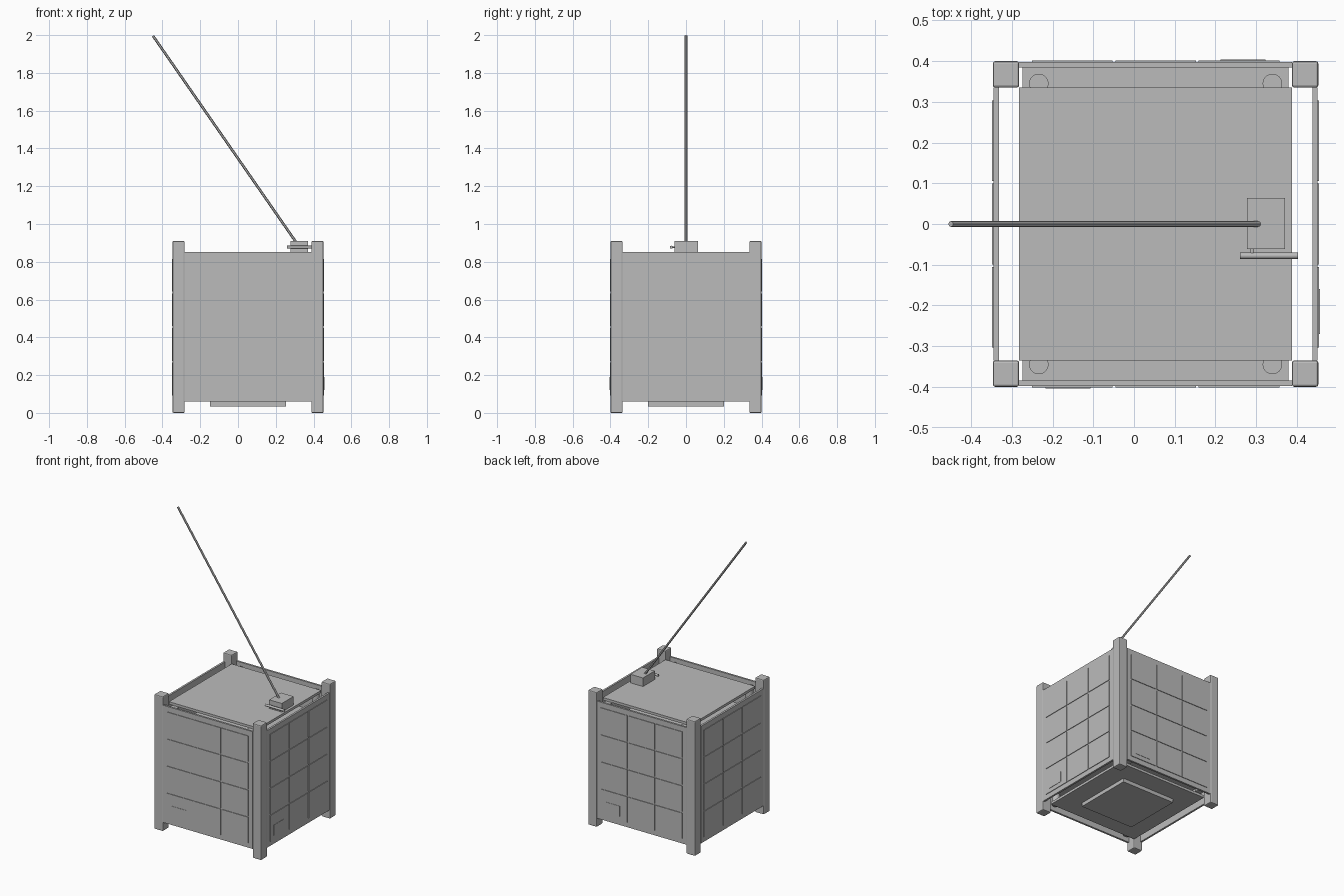
import bpy
from mathutils import Vector

old = bpy.data.objects.get("Cube")
if old:
    bpy.data.objects.remove(old, do_unlink=True)

grey = bpy.data.materials.new("plain grey")
grey.use_nodes = True
colour = (0.5, 0.5, 0.5, 1)
grey.diffuse_color = colour
grey.node_tree.nodes["Principled BSDF"].inputs["Base Color"].default_value = colour

CX = 0.053            # body centre in x
HALF = 0.335          # half width between the rails
OUT = 0.4             # half width over the rails
LOW, HIGH = 0.06, 0.852


def box(name, x, y, z, bevel=0):
    """Box from three (low, high) ranges."""
    bpy.ops.mesh.primitive_cube_add(size=1)
    ob = bpy.context.object
    ob.name = name
    for v in ob.data.vertices:
        v.co = [r[0] if c < 0 else r[1] for c, r in zip(v.co, (x, y, z))]
    ob.data.materials.append(grey)
    if bevel:
        mod = ob.modifiers.new("bevel", 'BEVEL')
        mod.width = bevel
        mod.segments = 2
    return ob


def rod(name, a, b, radius, sides=16):
    """Cylinder between two points."""
    a, b = Vector(a), Vector(b)
    d = b - a
    bpy.ops.mesh.primitive_cylinder_add(vertices=sides, radius=radius, depth=d.length,
                                        location=(a + b) / 2)
    ob = bpy.context.object
    ob.name = name
    ob.rotation_euler = d.to_track_quat('Z', 'Y').to_euler()
    ob.data.materials.append(grey)
    bpy.ops.object.shade_smooth_by_angle()
    return ob


def face_box(name, face, along, depth, z):
    """Box on a side face: along the face (left to right from outside), depth outward."""
    lo, hi = along
    d0, d1 = depth
    if face == "front":
        return box(name, (CX + lo, CX + hi), (-d1, -d0), z)
    if face == "back":
        return box(name, (CX - hi, CX - lo), (d0, d1), z)
    if face == "left":
        return box(name, (CX + d0, CX + d1), (lo, hi), z)
    return box(name, (CX - d1, CX - d0), (-hi, -lo), z)


# Corner rails
for sx in (-1, 1):
    for sy in (-1, 1):
        x = sorted((CX + sx * HALF, CX + sx * OUT))
        y = sorted((sy * HALF, sy * OUT))
        box("corner_rail", x, y, (0, 0.91), 0.006)

# Side panels with a grid of thin cells
for face in ("front", "back", "left", "right"):
    face_box(face + "_panel", face, (-HALF, HALF), (0.385, OUT - 0.002), (LOW, HIGH))
    for col in range(3):
        for row in range(4):
            u = (col - 1) * 0.205
            z = 0.18 + row * 0.183
            face_box(face + "_cell", face, (u - 0.099, u + 0.099),
                     (OUT - 0.003, OUT + 0.002), (z - 0.087, z + 0.087))
    # Small access plate low on the panel
    if face != "right":
        face_box(face + "_port", face, (-0.27, -0.16), (OUT, OUT + 0.004), (0.12, 0.19))

# Top and bottom plates
inner_x = (CX - HALF, CX + HALF)
box("top_plate", inner_x, (-HALF, HALF), (0.835, HIGH))
box("bottom_plate", inner_x, (-HALF, HALF), (LOW, 0.077))
box("bottom_pad", (CX - 0.2, CX + 0.2), (-0.2, 0.2), (0.035, LOW))

# Inner circuit boards and standoff rods
for i in range(4):
    z = 0.15 + i * 0.17
    box("inner_board", (CX - 0.327, CX + 0.327), (-0.385, 0.385), (z, z + 0.012))
for sx in (-1, 1):
    for sy in (-1, 1):
        p = (CX + sx * 0.287, sy * 0.345)
        rod("standoff", (*p, 0.077), (*p, 0.835), 0.024, 24)

# Antenna block, side pin and long whip
box("antenna_block", (0.277, 0.371), (-0.062, 0.064), (HIGH, 0.91))
rod("side_pin", (0.26, -0.078, 0.877), (0.403, -0.078, 0.877), 0.008, 12)
rod("pin_link", (0.29, -0.078, 0.877), (0.29, -0.055, 0.877), 0.004, 12)
rod("antenna_whip", (0.31, 0, 0.9), (-0.45, 0, 1.996), 0.007, 12)
